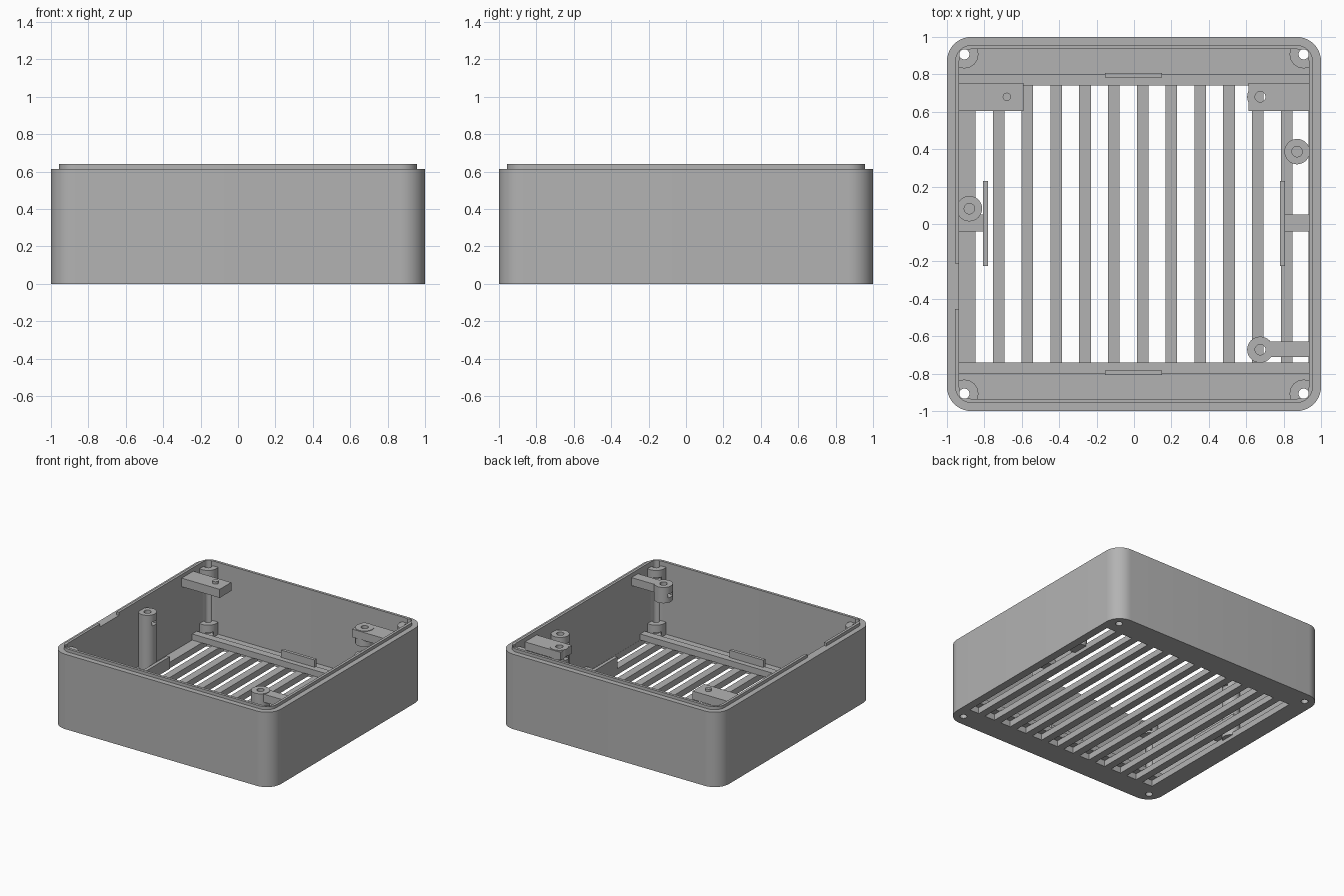
import bpy, bmesh, math
from mathutils import Matrix, Vector

if "Cube" in bpy.data.objects:
    bpy.data.objects.remove(bpy.data.objects["Cube"])

grey = bpy.data.materials.new("plain_grey")
grey.use_nodes = True
GREY = (0.45, 0.45, 0.45, 1)
grey.diffuse_color = GREY
grey.node_tree.nodes["Principled BSDF"].inputs["Base Color"].default_value = GREY

FLOOR, RIM, LIP, INNER = 0.05, 0.615, 0.64, 0.935


def finish(bm, name):
    bmesh.ops.recalc_face_normals(bm, faces=bm.faces)
    mesh = bpy.data.meshes.new(name)
    bm.to_mesh(mesh)
    bm.free()
    mesh.materials.append(grey)
    ob = bpy.data.objects.new(name, mesh)
    bpy.context.collection.objects.link(ob)
    return ob


def add_box(bm, x0, x1, y0, y1, z0, z1):
    m = Matrix.Translation(((x0 + x1) / 2, (y0 + y1) / 2, (z0 + z1) / 2))
    m = m @ Matrix.Diagonal((x1 - x0, y1 - y0, z1 - z0, 1))
    bmesh.ops.create_cube(bm, size=1, matrix=m)


def add_cyl(bm, x, y, r, z0, z1, n=32):
    bmesh.ops.create_cone(bm, cap_ends=True, segments=n, radius1=r, radius2=r, depth=z1 - z0,
                          matrix=Matrix.Translation((x, y, (z0 + z1) / 2)))


def box(name, *dims):
    bm = bmesh.new()
    add_box(bm, *dims)
    return finish(bm, name)


def cyl(name, *dims):
    bm = bmesh.new()
    add_cyl(bm, *dims)
    return finish(bm, name)


def select(ob):
    bpy.ops.object.select_all(action='DESELECT')
    ob.select_set(True)
    bpy.context.view_layer.objects.active = ob


def cut(ob, bm):
    """Subtract the shapes in bm from ob."""
    cutter = finish(bm, "cutter")
    cutter.hide_render = True
    mod = ob.modifiers.new("cut", 'BOOLEAN')
    mod.operation, mod.solver, mod.object = 'DIFFERENCE', 'EXACT', cutter
    select(ob)
    bpy.ops.object.modifier_apply(modifier=mod.name)
    bpy.data.objects.remove(cutter)


def smooth(ob):
    select(ob)
    bpy.ops.object.shade_smooth_by_angle(angle=math.radians(30))


def rounded_ring(bm, half, radius, z, steps=10):
    """Loop of vertices around a rounded square."""
    ring = []
    for q in range(4):
        for i in range(steps + 1):
            a = math.pi / 2 * (q + i / steps)
            mid = math.pi / 2 * q + math.pi / 4
            cx = math.copysign(half - radius, math.cos(mid))
            cy = math.copysign(half - radius, math.sin(mid))
            ring.append(bm.verts.new((cx + radius * math.cos(a), cy + radius * math.sin(a), z)))
    return ring


# Tray shell with a stepped lip
bm = bmesh.new()
levels = [(1, 0.13, 0), (1, 0.13, RIM), (0.957, 0.09, RIM), (0.957, 0.09, LIP),
          (INNER, 0.07, LIP), (INNER, 0.07, FLOOR)]
rings = [rounded_ring(bm, *lv) for lv in levels]
for a, b in zip(rings, rings[1:]):
    for i in range(len(a)):
        j = (i + 1) % len(a)
        bm.faces.new((a[i], a[j], b[j], b[i]))
bm.faces.new(rings[0])
bm.faces.new(rings[-1])
tray = finish(bm, "tray")

# Vent slots, corner screw holes and the gap in the lip
SCREW = 0.907
corners = [(sx * SCREW, sy * SCREW) for sx in (-1, 1) for sy in (-1, 1)]
bm = bmesh.new()
for i in range(12):
    x = -0.847 + 0.154 * i
    add_box(bm, x, min(x + 0.092, 0.934), -0.8, 0.8, -0.1, FLOOR + 0.02)
for x, y in corners:
    add_cyl(bm, x, y, 0.027, -0.1, 0.8)
add_box(bm, -0.98, -0.9, -0.455, -0.21, RIM, 0.7)
cut(tray, bm)
smooth(tray)


def boss(name, x, y, r, z0, z1, hole, slot_dir, depth=None):
    """Screw boss with a bore and a nut slot in its side."""
    ob = cyl(name, x, y, r, z0, z1)
    bm = bmesh.new()
    add_cyl(bm, x, y, hole, z0 - 0.1 if depth is None else z1 - depth, z1 + 0.1)
    cut(ob, bm)
    bm = bmesh.new()
    d = Vector(slot_dir).normalized()
    m = Matrix.Translation((x + d.x * r * 0.7, y + d.y * r * 0.7, z1 - 0.075))
    m = m @ Matrix.Rotation(math.atan2(d.y, d.x), 4, 'Z') @ Matrix.Diagonal((r * 1.5, 0.06, 0.03, 1))
    bmesh.ops.create_cube(bm, size=1, matrix=m)
    cut(ob, bm)
    smooth(ob)
    return ob


# Corner screw bosses near the rim and on the floor
for x, y in corners:
    boss("upper_corner_boss", x, y, 0.075, 0.49, 0.6, 0.027, (-x, -y))
    boss("lower_corner_boss", x, y, 0.075, 0.02, 0.15, 0.027, (-x, -y))

# Rails bridging the slot ends, each with a small upright tab
for s in (-1, 1):
    ya, yb = sorted((s * 0.74, s * 0.8))
    box("cross_rail", -INNER - 0.01, INNER + 0.01, ya, yb, FLOOR, 0.1)
    ya, yb = sorted((s * 0.782, s * 0.808))
    box("rail_tab", -0.155, 0.15, ya, yb, FLOOR, 0.16)
    # Side guide plate and its rib to the wall
    xa, xb = sorted((s * 0.78, s * 0.808))
    box("guide_plate", xa, xb, -0.225, 0.23, FLOOR, 0.15)
    xa, xb = sorted((s * 0.8, s * 0.95))
    box("guide_rib", xa, xb, -0.04, 0.05, FLOOR, 0.1)

# Tall screw posts beside the walls
boss("left_post", 0.872, 0.387, 0.068, 0.03, 0.55, 0.028, (-1, 0), 0.2)
boss("right_post", -0.88, 0.082, 0.068, 0.03, 0.55, 0.028, (1, 0), 0.2)

# Back block with locating pin
box("pin_block", -0.95, -0.59, 0.605, 0.755, 0.54, 0.61)
smooth(cyl("locating_pin", -0.68, 0.68, 0.022, 0.6, 0.63))

# Bracket arms with bored bosses at the free end
for name, x0, y0, y1, y in (("back_bracket", 0.613, 0.605, 0.755, 0.68),
                            ("front_bracket", 0.675, -0.712, -0.628, -0.672)):
    arm = box(name, x0, 0.95, y0, y1, 0.54, 0.606)
    bm = bmesh.new()
    add_cyl(bm, 0.675, y, 0.028, 0.4, 0.8)
    cut(arm, bm)
    smooth(arm)
    boss(name + "_boss", 0.675, y, 0.07, 0.48, 0.61, 0.028, (-1, 0))
